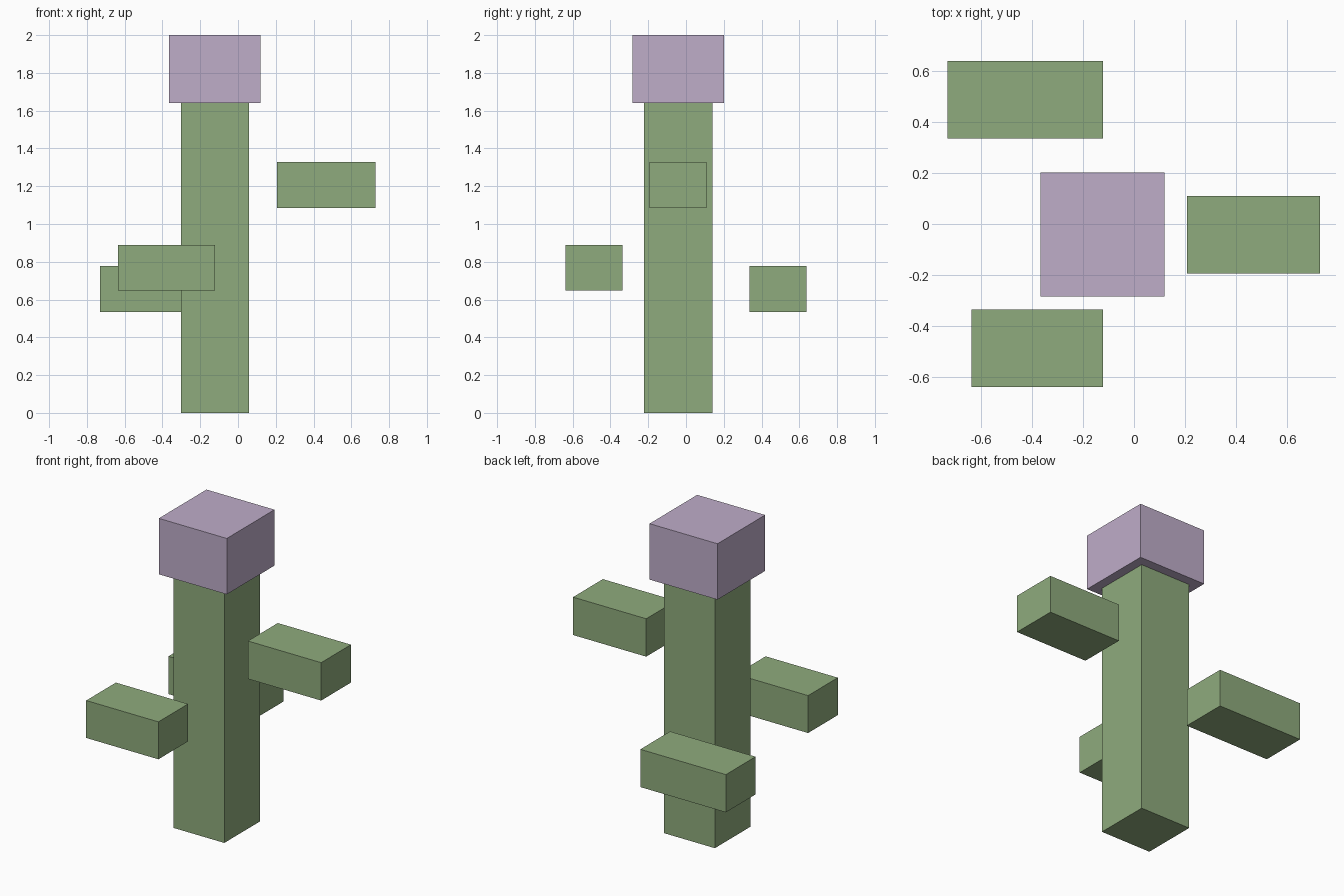
import bpy
import bmesh
from mathutils import Vector

default = bpy.data.objects.get("Cube")
if default:
    bpy.data.objects.remove(default, do_unlink=True)


def make_material(name, rgb):
    mat = bpy.data.materials.new(name)
    mat.use_nodes = True
    color = (*rgb, 1.0)
    mat.diffuse_color = color
    mat.node_tree.nodes["Principled BSDF"].inputs["Base Color"].default_value = color
    return mat


def make_box(name, low, high, mat):
    """Flat-shaded box spanning two opposite corners."""
    low, high = Vector(low), Vector(high)
    bm = bmesh.new()
    bmesh.ops.create_cube(bm, size=1.0)
    bmesh.ops.scale(bm, vec=high - low, verts=bm.verts)
    mesh = bpy.data.meshes.new(name)
    bm.to_mesh(mesh)
    bm.free()
    mesh.materials.append(mat)
    obj = bpy.data.objects.new(name, mesh)
    obj.location = (low + high) / 2
    bpy.context.collection.objects.link(obj)
    return obj


green = make_material("cactus green", (0.275, 0.407, 0.205))
lilac = make_material("flower lilac", (0.521, 0.418, 0.584))

# Main stem and the flower block on top
make_box("trunk", (-0.303, -0.222, 0), (0.058, 0.139, 1.64), green)
make_box("flower", (-0.365, -0.284, 1.64), (0.119, 0.201, 2), lilac)

# Three detached arms around the stem
make_box("left_arm", (0.207, -0.194, 1.085), (0.728, 0.109, 1.329), green)
make_box("front_arm", (-0.635, -0.637, 0.649), (-0.121, -0.335, 0.89), green)
make_box("back_arm", (-0.73, 0.335, 0.535), (-0.121, 0.637, 0.778), green)
